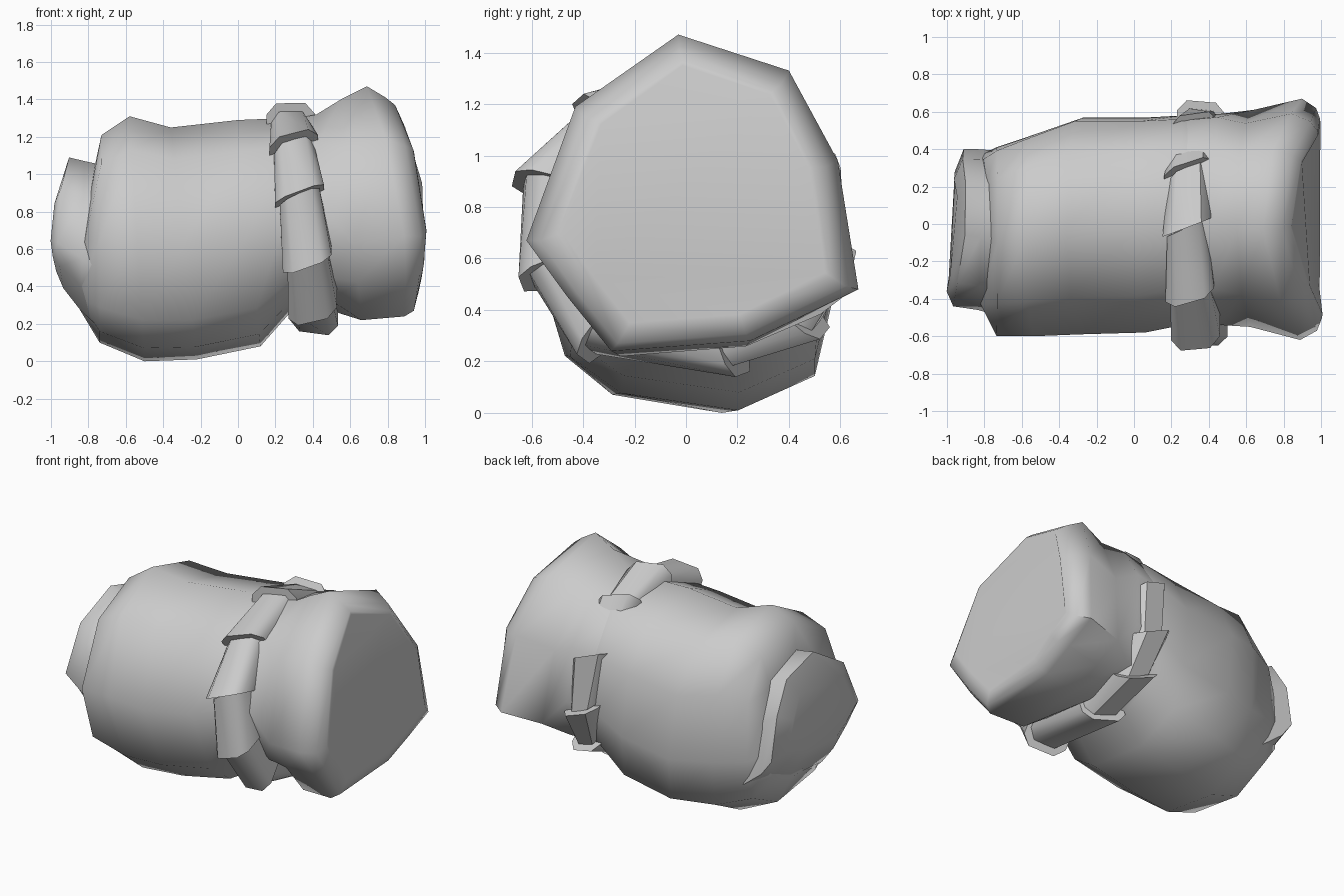
import bpy
import math
from mathutils import Vector

if "Cube" in bpy.data.objects:
    bpy.data.objects.remove(bpy.data.objects["Cube"], do_unlink=True)

# One plain grey cloth material
cloth = bpy.data.materials.new("grey_cloth")
cloth.use_nodes = True
grey = (0.6, 0.6, 0.6, 1)
cloth.diffuse_color = grey
cloth.node_tree.nodes["Principled BSDF"].inputs["Base Color"].default_value = grey

# Irregular ten-sided cross-sections as (y, z), clockwise from the top
SLEEVE = [(-.03, 1.47), (.4, 1.33), (.59, .98), (.67, .48), (.46, .38),
          (.25, .28), (-.29, .24), (-.46, .45), (-.62, .67), (-.43, 1.19)]
BODY = [(-.03, 1.3), (.38, 1.2), (.55, .9), (.57, .45), (.5, .14),
        (.2, 0), (-.26, .07), (-.46, .22), (-.6, .65), (-.4, 1.12)]


def add_object(name, verts, faces, angle):
    mesh = bpy.data.meshes.new(name)
    mesh.from_pydata(verts, [], faces)
    mesh.validate()
    obj = bpy.data.objects.new(name, mesh)
    bpy.context.collection.objects.link(obj)
    mesh.materials.append(cloth)
    bpy.ops.object.select_all(action='DESELECT')
    obj.select_set(True)
    bpy.context.view_layer.objects.active = obj
    bpy.ops.object.mode_set(mode='EDIT')
    bpy.ops.mesh.select_all(action='SELECT')
    bpy.ops.mesh.normals_make_consistent(inside=False)
    bpy.ops.object.mode_set(mode='OBJECT')
    bpy.ops.object.shade_smooth_by_angle(angle=math.radians(angle))
    return obj


def fit_ring(section, x_top, x_bottom, top, bottom, front, back, bulge=0, skew=0):
    """Fit a section into a box, leaning and bulging along x."""
    ys = [p[0] for p in section]
    zs = [p[1] for p in section]
    ring = []
    for y, z in section:
        u = (y - min(ys)) / (max(ys) - min(ys))
        t = (max(zs) - z) / (max(zs) - min(zs))
        y_fit = front + (back - front) * u
        x = x_top + (x_bottom - x_top) * t + bulge * 4 * t * (1 - t) + skew * y_fit
        ring.append((x, y_fit, top + (bottom - top) * t))
    return ring


def loft(name, rings, angle):
    n = len(rings[0])
    verts = [p for ring in rings for p in ring]
    faces = [(r * n + i, r * n + (i + 1) % n, (r + 1) * n + (i + 1) % n, (r + 1) * n + i)
             for r in range(len(rings) - 1) for i in range(n)]
    faces += [tuple(range(n)), tuple(range(len(verts) - n, len(verts)))]
    return add_object(name, verts, faces, angle)


# Bulging main body with a shoulder at its narrow end
loft("main_body", [fit_ring(BODY, *r) for r in (
    (-.78, -.86, .98, .3, -.43, .36),
    (-.73, -.74, 1.21, .1, -.6, .41),
    (-.58, -.5, 1.31, 0, -.6, .48),
    (-.36, -.22, 1.25, .01, -.59, .57),
    (0, .12, 1.29, .08, -.58, .57),
    (.25, .27, 1.3, .25, -.54, .58),
    (.34, .36, 1.29, .28, -.52, .56))], 60)

# Small rounded cuff poking out of the narrow end
loft("small_cuff", [fit_ring(SLEEVE, *r) for r in (
    (-.94, -.96, .95, .48, -.36, .28, -.03, .06),
    (-.9, -.92, 1.09, .39, -.44, .4, -.03, .06),
    (-.82, -.84, 1.07, .27, -.46, .4),
    (-.68, -.7, 1.04, .14, -.5, .39))], 70)

# Flared sleeve, its base matching the body, with a rolled rim and a flat end
sleeve_rings = [fit_ring(BODY, .22, .26, 1.28, .27, -.53, .57),
                fit_ring(BODY, .42, .5, 1.32, .27, -.54, .59)]
sleeve_rings += [fit_ring(SLEEVE, *r) for r in (
    (.55, .66, 1.4, .22, -.55, .61),
    (.69, .89, 1.47, .24, -.62, .67, .075),
    (.79, .94, 1.41, .27, -.57, .62, .1),
    (.84, .955, 1.37, .33, -.5, .56, .1),
    (.845, .955, 1.35, .35, -.48, .54, .1))]
loft("flared_sleeve", sleeve_rings, 60)

# Wrapped band of overlapping tapered segments
PATH = [(.33, 1.3), (-.02, 1.38), (-.42, 1.22), (-.67, .91), (-.64, .5),
        (-.4, .21), (.22, .15), (.54, .31), (.655, .6), (.59, .98)]
centre = Vector((0, .75))


def band_section(point, half_width, lift):
    """Slanted trapezoid across the band at one joint."""
    p = Vector(point)
    out = (p - centre).normalized()
    along = Vector((-out.y, out.x))
    x = .42 - .1 * p.y
    section = []
    for side, height in ((-1, -.2), (-1, -.06), (-.6, 0), (.6, 0), (1, -.06), (1, -.2)):
        q = p + out * (height + lift) - along * side * .05
        section.append((x + side * half_width, q.x, q.y))
    return section


for i, start in enumerate(PATH):
    end = PATH[(i + 1) % len(PATH)]
    loft("band_segment_%d" % (i + 1),
         [band_section(start, .105, -.045), band_section(end, .13, 0)], 50)
